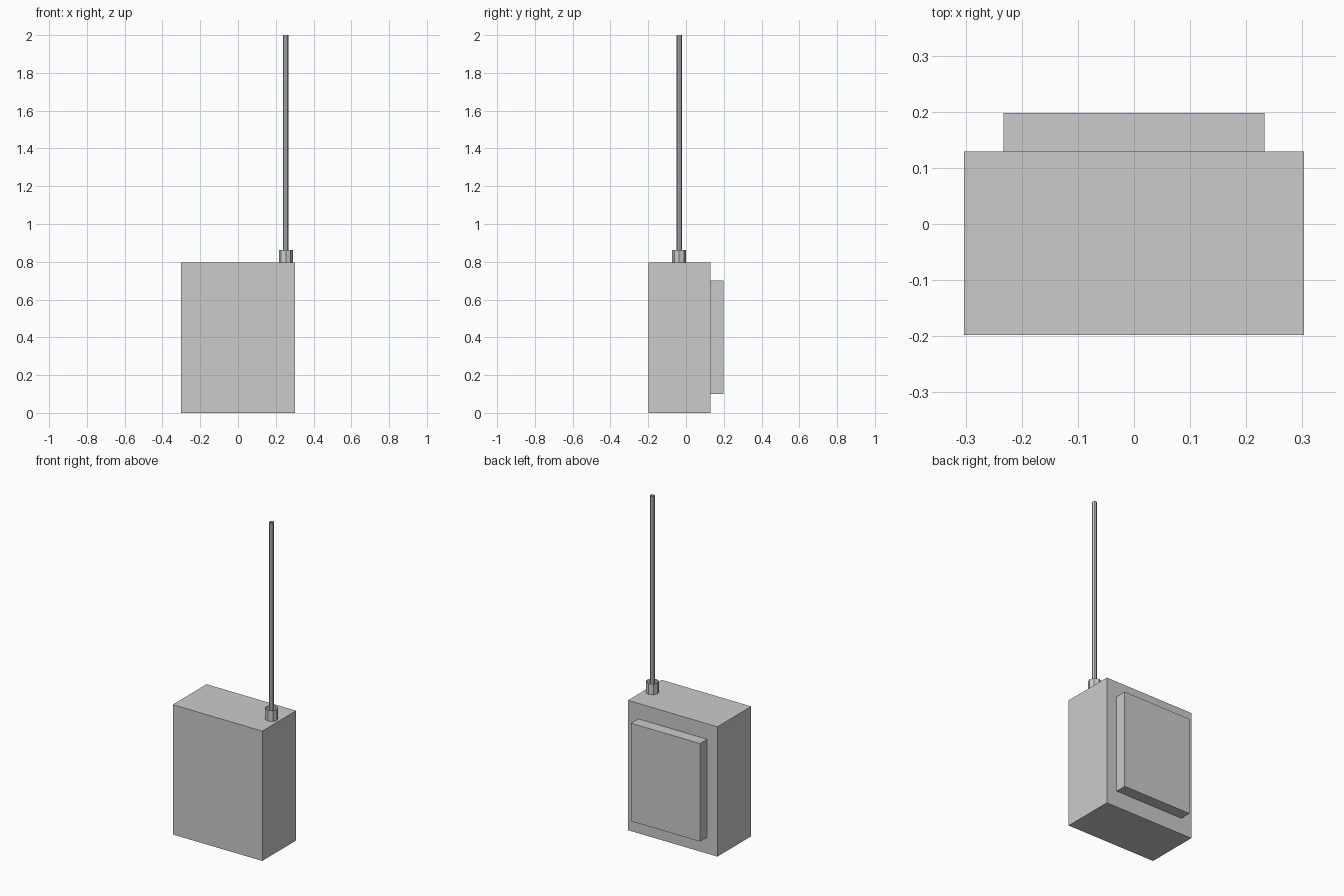
import bpy

default = bpy.data.objects.get("Cube")
if default:
    bpy.data.objects.remove(default, do_unlink=True)

grey = bpy.data.materials.new("plain_grey")
grey.use_nodes = True
grey.diffuse_color = (0.6, 0.6, 0.6, 1)
grey.node_tree.nodes["Principled BSDF"].inputs["Base Color"].default_value = (0.6, 0.6, 0.6, 1)


def finish(name):
    obj = bpy.context.object
    obj.name = name
    obj.data.materials.append(grey)
    return obj


def box(name, low, high):
    centre = [(a + b) / 2 for a, b in zip(low, high)]
    bpy.ops.mesh.primitive_cube_add(size=1, location=centre)
    obj = finish(name)
    obj.scale = [b - a for a, b in zip(low, high)]
    bpy.ops.object.transform_apply(location=False, rotation=False, scale=True)


def open_tube(name, radius, bottom, top):
    bpy.ops.mesh.primitive_cylinder_add(
        vertices=8, radius=radius, depth=top - bottom, end_fill_type='NOTHING',
        location=(0.253, -0.036, (bottom + top) / 2))
    finish(name)


# Main case and the raised panel on its back
box("case", (-0.303, -0.198, 0), (0.303, 0.129, 0.795))
box("back_panel", (-0.233, 0.129, 0.1), (0.233, 0.198, 0.7))

# Open-ended antenna standing in its collar
open_tube("antenna_collar", 0.037, 0.795, 0.862)
open_tube("antenna_rod", 0.014, 0.795, 2)
